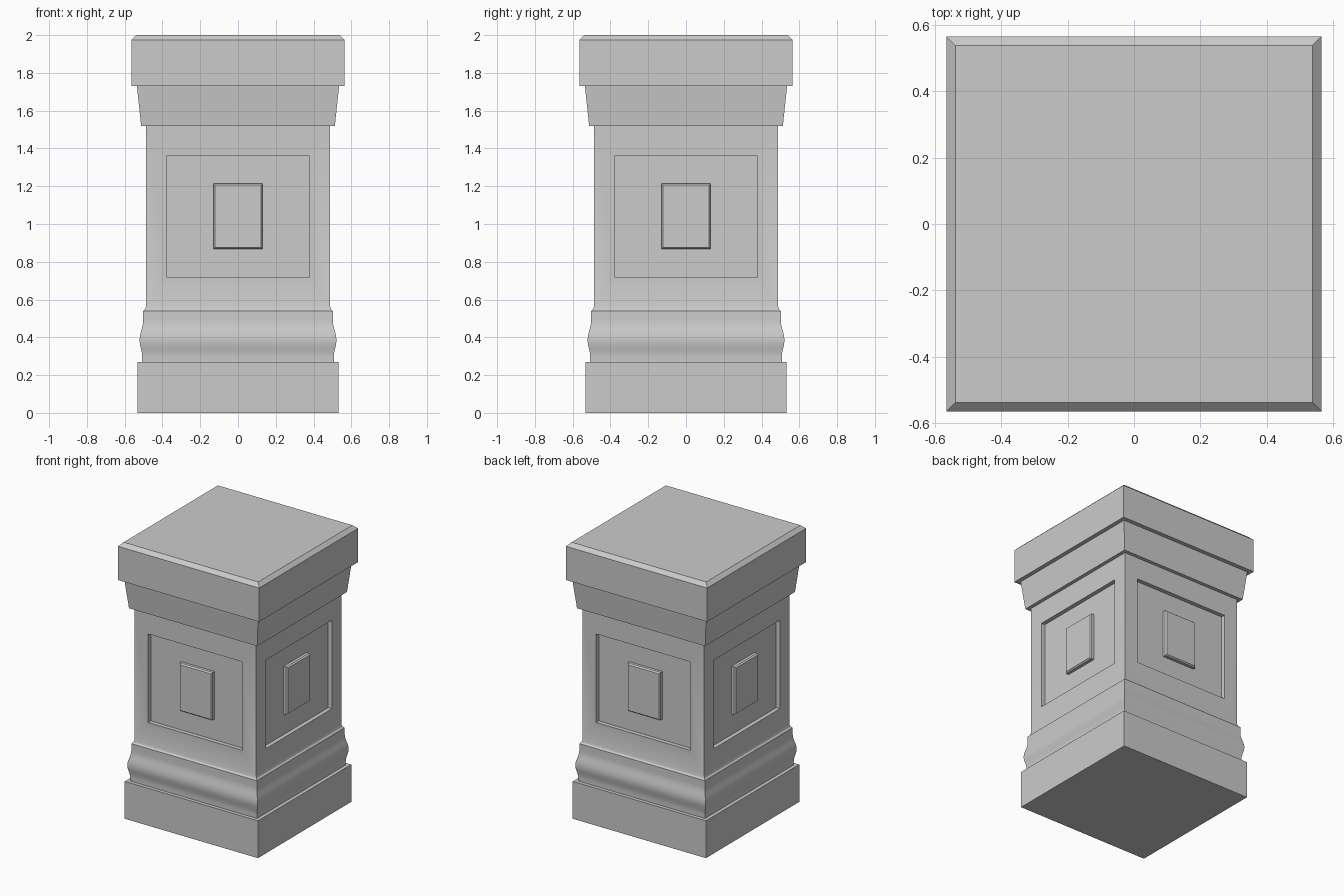
import bpy, bmesh
from math import pi, cos, radians
from mathutils import Matrix

if "Cube" in bpy.data.objects:
    bpy.data.objects.remove(bpy.data.objects["Cube"])


def finish(name, bm):
    bmesh.ops.remove_doubles(bm, verts=bm.verts, dist=1e-5)
    bmesh.ops.recalc_face_normals(bm, faces=bm.faces)
    mesh = bpy.data.meshes.new(name)
    bm.to_mesh(mesh)
    bm.free()
    obj = bpy.data.objects.new(name, mesh)
    bpy.context.collection.objects.link(obj)
    bpy.context.view_layer.objects.active = obj
    obj.select_set(True)
    bpy.ops.object.shade_smooth_by_angle(angle=radians(30))
    obj.select_set(False)
    return obj


def bridge(bm, rings):
    for a, b in zip(rings, rings[1:]):
        for i in range(4):
            j = (i + 1) % 4
            bm.faces.new((a[i], a[j], b[j], b[i]))


def square_moulding(bm, profile):
    """Sweep a (half width, height) profile around a square."""
    rings = [[bm.verts.new((x * h, y * h, z))
              for x, y in ((-1, -1), (1, -1), (1, 1), (-1, 1))]
             for h, z in profile]
    bridge(bm, rings)
    return rings


def ease(p, q, n=6):
    """Smooth S-curve between two profile points."""
    return [(p[0] + (q[0] - p[0]) * (1 - cos(pi * i / n)) / 2,
             p[1] + (q[1] - p[1]) * i / n) for i in range(n + 1)]


SHAFT = 0.487
SHAFT_Z = (0.565, 1.52)

# Pedestal: plinth, rounded moulding, sloped fillet, shaft, flared neck and cap
low, belly, neck = (0.507, 0.295), (0.521, 0.385), (0.502, 0.49)
base = [(0.533, 0), (0.533, 0.27), (0.507, 0.27)]
base += ease(low, belly) + ease(belly, neck)[1:]
base += [(0.502, 0.54), (0.492, 0.549), (SHAFT, SHAFT_Z[0])]
top = [(SHAFT, SHAFT_Z[1]), (0.513, 1.52), (0.535, 1.73), (0.565, 1.73),
       (0.565, 1.974), (0.538, 2.0)]

bm = bmesh.new()
bm.faces.new(square_moulding(bm, base)[0])
bm.faces.new(square_moulding(bm, top)[-1])

# Shaft sides: nested rectangles form the sunk panel and its raised block
panel = [(SHAFT, *SHAFT_Z, SHAFT),
         (0.378, 0.72, 1.36, SHAFT),
         (0.378, 0.72, 1.36, SHAFT - 0.03),
         (0.131, 0.868, 1.214, SHAFT - 0.03),
         (0.131, 0.868, 1.214, SHAFT - 0.01),
         (0.123, 0.876, 1.206, SHAFT)]
for k in range(4):
    turn = Matrix.Rotation(k * pi / 2, 3, 'Z')
    rings = []
    for u, z0, z1, d in panel:
        rings.append([bm.verts.new(turn @ v) for v in
                      (Matrix(((-u, -d, z0), (u, -d, z0),
                               (u, -d, z1), (-u, -d, z1))))])
    bridge(bm, rings)
    bm.faces.new(rings[-1])
finish("pedestal", bm)
